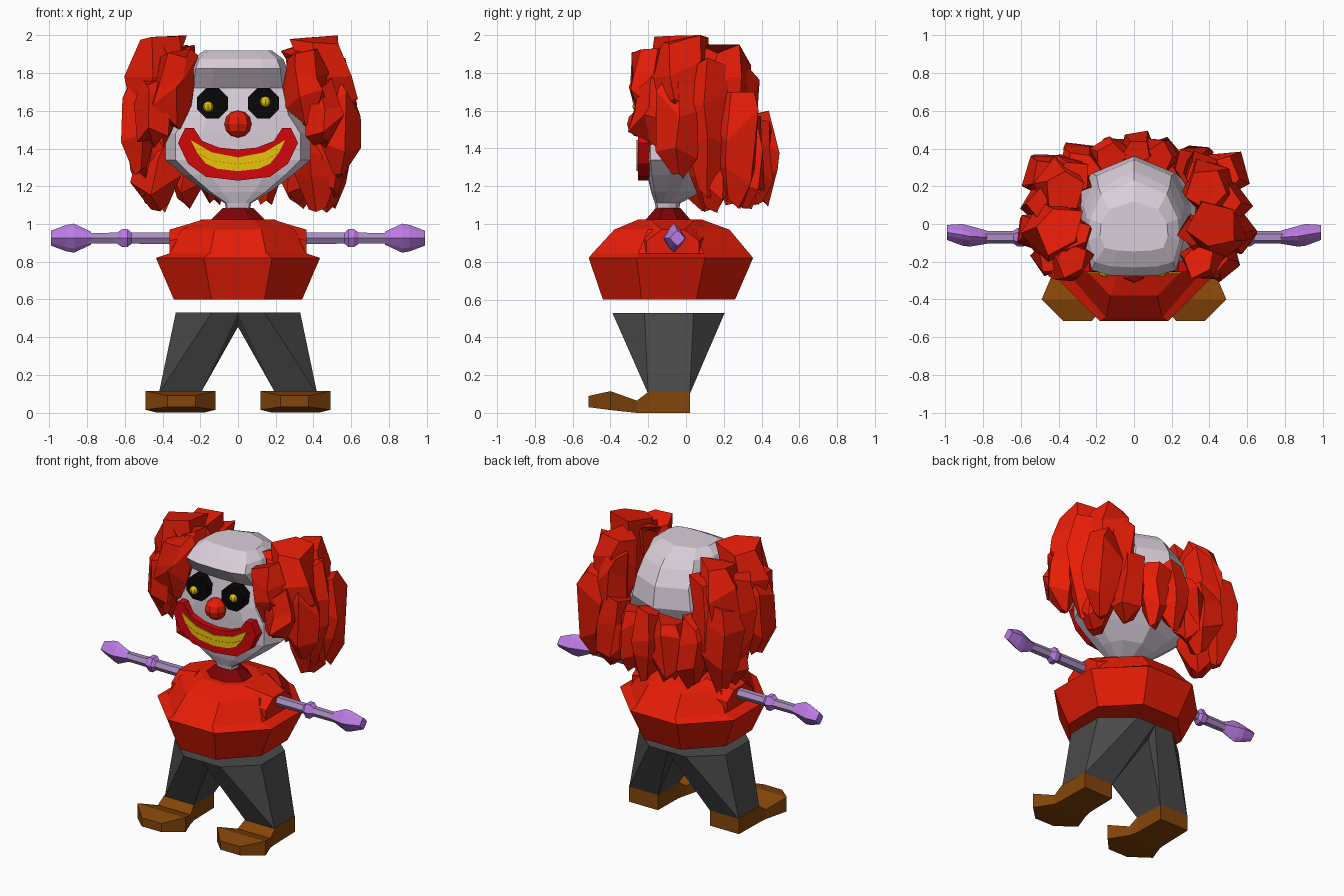
import bpy, bmesh, math, random
from mathutils import Vector

if "Cube" in bpy.data.objects:
    bpy.data.objects.remove(bpy.data.objects["Cube"])

random.seed(11)


def material(name, rgb):
    m = bpy.data.materials.new(name)
    m.diffuse_color = (*rgb, 1)
    m.use_nodes = True
    m.node_tree.nodes["Principled BSDF"].inputs["Base Color"].default_value = m.diffuse_color
    return m


RED = material("bright red", (0.80, 0.012, 0.002))
DARK_RED = material("dark red", (0.20, 0.001, 0.002))
LIP = material("lip red", (0.64, 0.002, 0.003))
SKIN = material("pale skin", (0.70, 0.62, 0.70))
YELLOW = material("yellow", (0.95, 0.66, 0.003))
BLACK = material("black", (0.002, 0.002, 0.002))
BROWN = material("brown leather", (0.23, 0.060, 0.003))
GREY = material("grey cloth", (0.068, 0.068, 0.068))
PURPLE = material("purple", (0.50, 0.20, 0.78))
LAVENDER = material("lavender", (0.40, 0.27, 0.54))


def finish(bm, name, mat):
    bmesh.ops.recalc_face_normals(bm, faces=bm.faces)
    me = bpy.data.meshes.new(name)
    bm.to_mesh(me)
    bm.free()
    me.materials.append(mat)
    ob = bpy.data.objects.new(name, me)
    bpy.context.collection.objects.link(ob)
    return ob


def add_loft(bm, rings, caps=True):
    """Skin a list of point rings with equal counts."""
    vs = [[bm.verts.new(p) for p in r] for r in rings]
    n = len(vs[0])
    for a, b in zip(vs, vs[1:]):
        for i in range(n):
            bm.faces.new((a[i], a[(i + 1) % n], b[(i + 1) % n], b[i]))
    if caps:
        bm.faces.new(vs[0][::-1])
        bm.faces.new(vs[-1])


def loft(name, rings, mat):
    bm = bmesh.new()
    add_loft(bm, rings)
    return finish(bm, name, mat)


def oval(z, hw, y0, y1, n=8):
    """Horizontal ring with flat front; hw is the half width, y0 to y1 the depth."""
    k = 1 / math.cos(math.pi / n)
    angles = [2 * math.pi * (i + 0.5) / n for i in range(n)]
    return [(hw * k * math.cos(a), (y0 + y1) / 2 + (y1 - y0) / 2 * k * math.sin(a), z)
            for a in angles]


def head_ring(z, hw, y0, y1):
    """Head section: broad flat face, cheeks, and a back that narrows to a point."""
    mid = y0 + 0.55 * (y1 - y0)
    half = [(.50, y0), (.86, y0 + .05 * (y1 - y0)), (1, y0 + .3 * (y1 - y0)),
            (.97, mid), (.72, y0 + .84 * (y1 - y0))]
    return ([(hw * x, y, z) for x, y in half] + [(0, y1, z)]
            + [(-hw * x, y, z) for x, y in reversed(half)] + [(0, y0 - .005, z)])


def plate(name, pts, y0, y1, mat):
    """Outline in the front plane, given depth from y0 to y1."""
    return loft(name, [[(x, y, z) for x, z in pts] for y in (y0, y1)], mat)


def mirrored(half):
    """Complete a left-right symmetric outline."""
    return half + [(-x, z) for x, z in reversed(half) if x > 0]


def ball(name, c, r, mat, u=8, v=6):
    bm = bmesh.new()
    bmesh.ops.create_uvsphere(bm, u_segments=u, v_segments=v, radius=r)
    bmesh.ops.translate(bm, verts=bm.verts, vec=c)
    return finish(bm, name, mat)


# Sweater and collar
loft("sweater", [oval(0.60, 0.34, -0.44, 0.26), oval(0.82, 0.435, -0.515, 0.355),
                 oval(0.845, 0.36, -0.495, 0.335), oval(0.97, 0.30, -0.38, 0.23),
                 oval(1.025, 0.19, -0.25, 0.08)], RED)
loft("collar", [oval(1.015, 0.15, -0.22, 0.03), oval(1.085, 0.08, -0.16, -0.03)], DARK_RED)

# Head: stacked sections from neck to crown, with an overhanging brow
head = [(1.06, .06, -.15, -.04), (1.11, .07, -.16, -.03), (1.17, .17, -.18, .08),
        (1.26, .29, -.20, .16), (1.34, .385, -.21, .22), (1.48, .385, -.215, .30),
        (1.58, .31, -.215, .36), (1.72, .275, -.19, .34), (1.825, .26, -.272, .28),
        (1.875, .24, -.225, .23), (1.92, .18, -.14, .12)]
loft("head", [head_ring(*r) for r in head], SKIN)

# Eyes and pupils
for s, px, pz in ((-1, -.158, 1.622), (1, .145, 1.648)):
    ring = [(s * .135 + .088 * math.cos(a), 1.64 + .088 * math.sin(a))
            for a in [math.pi / 8 + i * math.pi / 4 for i in range(8)]]
    plate("eye", ring, -0.255, -0.12, BLACK)
    ball("pupil", (px, -0.255, pz), 0.028, YELLOW)

# Nose
ball("nose", (0, -0.24, 1.53), 0.072, RED, 8, 6)

# Mouth and teeth
plate("lips", mirrored([(0, 1.395), (.10, 1.405), (.19, 1.44), (.235, 1.51), (.28, 1.51),
                        (.318, 1.43), (.265, 1.32), (.17, 1.25), (0, 1.23)]),
      -0.255, -0.17, LIP)
teeth = [[(0, 1.353), (.14, 1.38), (.25, 1.445), (.215, 1.375), (.13, 1.335), (0, 1.318)],
         [(0, 1.317), (.13, 1.334), (.213, 1.372), (.17, 1.32), (.11, 1.293), (0, 1.28)]]
for name, row in zip(("upper_teeth", "lower_teeth"), teeth):
    plate(name, mirrored(row), -0.261, -0.253, YELLOW)


# Hair: chunky jagged locks, fuller at the sides and lower at the back
def add_lock(bm, x, y, top, bottom, r):
    out = Vector((x, y - 0.05, 0)).normalized()
    turn = random.random()
    rings = []
    for f, k, push in ((0, .78, 0), (.28, 1, .02), (.68, .95, .03), (1, .32, .02)):
        c = Vector((x, y, top + (bottom - top) * f)) + out * push
        ring = []
        for i in range(5):
            a = (i + turn) * math.tau / 5
            q = r * k * random.uniform(.75, 1.2)
            dz = random.uniform(-.09, .09)
            if f in (0, 1):
                dz = (-1 if f == 0 else 1) * (0 if i == 0 else random.uniform(0, .07))
            ring.append(c + Vector((q * math.cos(a), q * math.sin(a), dz)))
        rings.append(ring)
        turn += random.uniform(-.25, .25)
    add_loft(bm, rings)


side_locks = [(.34, -.19, 1.93, 1.50, .12), (.41, -.02, 2.00, 1.46, .17),
              (.42, -.17, 1.78, 1.40, .12), (.50, -.04, 1.80, 1.24, .11),
              (.46, .10, 1.88, 1.14, .14), (.38, .19, 1.95, 1.35, .15),
              (.45, .25, 1.70, 1.08, .13), (.40, .13, 1.50, 1.06, .14),
              (.31, -.05, 1.95, 1.60, .10), (.34, .25, 1.86, 1.20, .12)]
back_locks = [(.28, .30, 1.58, 1.08, .12), (.13, .35, 1.56, 1.10, .11)]
for s, name in ((-1, "left_hair"), (1, "right_hair")):
    bm = bmesh.new()
    for x, y, t, b, r in side_locks + back_locks:
        add_lock(bm, s * x + .008, y, t, b, r)
    finish(bm, name, RED)
bm = bmesh.new()
add_lock(bm, 0.02, .38, 1.60, 1.09, .11)
finish(bm, "back_hair", RED)

# Arms: sleeve, rod with a bead, and a pointed hand
for s in (-1, 1):
    def ring(x, ry, rz, n=6, yc=-0.07):
        return [(s * x, yc + ry * math.cos(2 * math.pi * i / n),
                 0.925 + rz * math.sin(2 * math.pi * i / n)) for i in range(n)]

    loft("sleeve", [[(s * x, y, z) for y, z in ((y0, .835), (y0, z1 - .06), (y0 + .08, z1),
                                               (y1 - .08, z1), (y1, z1 - .06), (y1, .835))]
                    for x, y0, y1, z1 in ((.18, -.27, .13, 1.025), (.362, -.21, .07, .97))], RED)
    loft("arm_rod", [ring(.30, .036, .036), ring(.82, .032, .032)], LAVENDER)
    loft("elbow_bead", [ring(.565, .034, .034), ring(.585, .05, .055),
                        ring(.615, .05, .055), ring(.64, .034, .034)], PURPLE)
    loft("hand", [[(s * x, y0 + (y1 - y0) * u, .925 + h * v) for u, v in
                   ((0, 0), (.3, .7), (.5, 1), (.7, .7), (1, 0), (.7, -.7), (.5, -1), (.3, -.7))]
                  for x, y0, y1, h in ((.78, -.105, -.035, .035), (.87, -.12, -.01, .077),
                                       (.91, -.115, 0, .07), (.99, -.085, -.005, .04))], PURPLE)

# Trousers: two tapered legs meeting at the middle
for s, name in ((-1, "left_leg"), (1, "right_leg")):
    bm = bmesh.new()
    pts = [(0, -.39, .53), (.14, -.39, .53), (.33, -.22, .53), (.33, .04, .53),
           (.14, .205, .53), (0, .205, .53), (0, -.33, .455), (0, .14, .455),
           (.20, -.20, .10), (.42, -.20, .10), (.42, .02, .10), (.20, .02, .10)]
    vs = [bm.verts.new((s * x, y, z)) for x, y, z in pts]
    bmesh.ops.convex_hull(bm, input=vs)
    inner = [f for f in bm.faces if all(abs(v.co.x) < 1e-4 for v in f.verts)]
    bmesh.ops.delete(bm, geom=inner, context='FACES_ONLY')
    finish(bm, name, GREY)

# Shoes: heel block, dipped instep and wide upturned toe
shoe = [(.022, .20, .42, 0, .11), (-.20, .195, .425, 0, .11), (-.26, .18, .43, 0, .065),
        (-.40, .12, .49, .015, .115), (-.515, .225, .375, .03, .09)]
for s, name in ((-1, "left_shoe"), (1, "right_shoe")):
    loft(name, [[(s * a, y, z0), (s * b, y, z0), (s * b, y, z1), (s * a, y, z1)]
                for y, a, b, z0, z1 in shoe], BROWN)
